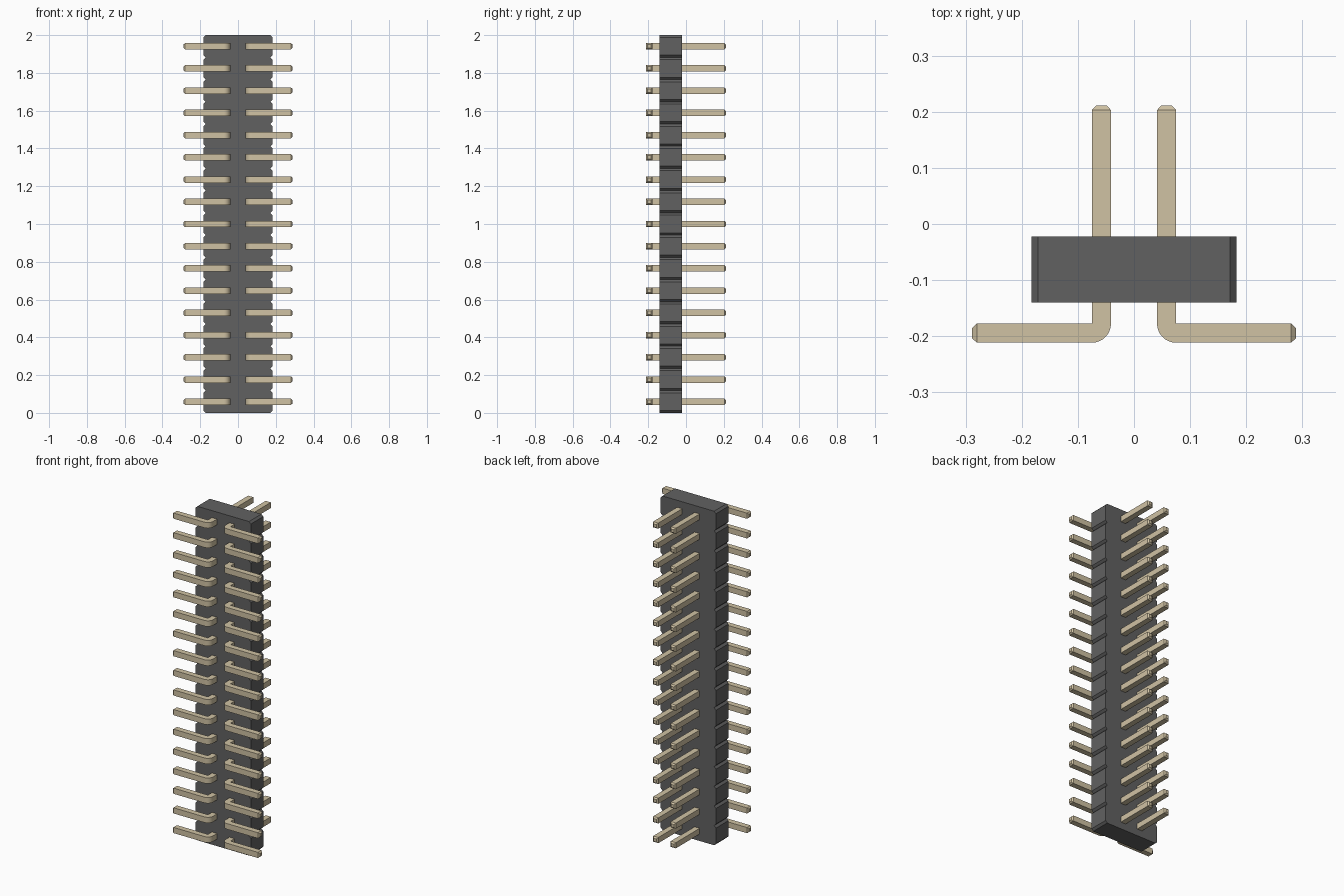
import bpy, bmesh, math

if "Cube" in bpy.data.objects:
    bpy.data.objects.remove(bpy.data.objects["Cube"])

ROWS = 17
PITCH = 2 / ROWS


def material(name, color):
    m = bpy.data.materials.new(name)
    m.diffuse_color = (*color, 1)
    m.use_nodes = True
    m.node_tree.nodes["Principled BSDF"].inputs["Base Color"].default_value = m.diffuse_color
    return m


def make_object(name, bm, mat):
    bmesh.ops.recalc_face_normals(bm, faces=bm.faces)
    mesh = bpy.data.meshes.new(name)
    bm.to_mesh(mesh)
    bm.free()
    mesh.materials.append(mat)
    ob = bpy.data.objects.new(name, mesh)
    bpy.context.collection.objects.link(ob)
    return ob


def extrude_profile(points, offset):
    bm = bmesh.new()
    face = bm.faces.new([bm.verts.new(p) for p in points])
    ext = bmesh.ops.extrude_face_region(bm, geom=[face], use_keep_orig=True)
    verts = [g for g in ext["geom"] if isinstance(g, bmesh.types.BMVert)]
    bmesh.ops.translate(bm, verts=verts, vec=offset)
    bmesh.ops.recalc_face_normals(bm, faces=bm.faces)
    return bm


# Housing: one bar whose long edges are notched between the pin rows
W, C, FRONT, BACK = 0.183, 0.012, -0.14, -0.022
right = [(W - C, 0)]
for i in range(ROWS):
    right += [(W, i * PITCH + C), (W, (i + 1) * PITCH - C), (W - C, (i + 1) * PITCH)]
outline = right + [(-x, z) for x, z in reversed(right)]
bm = extrude_profile([(x, FRONT, z) for x, z in outline], (0, BACK - FRONT, 0))
make_object("housing", bm, material("dark_plastic", (0.12, 0.12, 0.12)))

# Pin: L-shaped square wire with a rounded outer bend
T, X0, END, TIP = 0.034, 0.041, 0.2885, 0.0085
Y = 0.2115
bend = [(X0 + T - T * math.cos(a), -Y + T - T * math.sin(a))
        for a in (math.pi / 2 * k / 8 for k in range(9))]
path = [(X0, Y - TIP)] + bend + [(END - TIP, -Y), (END - TIP, -Y + T),
                                 (X0 + T, -Y + T), (X0 + T, Y - TIP)]
bm = extrude_profile([(x, y, PITCH / 2 - T / 2) for x, y in path], (0, 0, T))

# Tapered tips on both ends of the wire
bm.faces.ensure_lookup_table()
ends = [f for f in bm.faces
        if all(v.co.y > Y - TIP - 1e-4 for v in f.verts)
        or all(v.co.x > END - TIP - 1e-4 for v in f.verts)]
for f in bmesh.ops.extrude_discrete_faces(bm, faces=ends)["faces"]:
    f.normal_update()
    centre, normal = f.calc_center_median(), f.normal.copy()
    for v in f.verts:
        v.co = centre + (v.co - centre) * 0.55 + normal * TIP

pins = make_object("pins", bm, material("pin_metal", (0.63, 0.54, 0.37)))
bpy.context.view_layer.objects.active = pins
pins.select_set(True)
bpy.ops.object.shade_smooth_by_angle(angle=math.radians(30))

# Two columns, seventeen rows
pins.modifiers.new("columns", 'MIRROR').use_mirror_merge = False
rows = pins.modifiers.new("rows", 'ARRAY')
rows.count = ROWS
rows.use_relative_offset = False
rows.use_constant_offset = True
rows.constant_offset_displace = (0, 0, PITCH)
